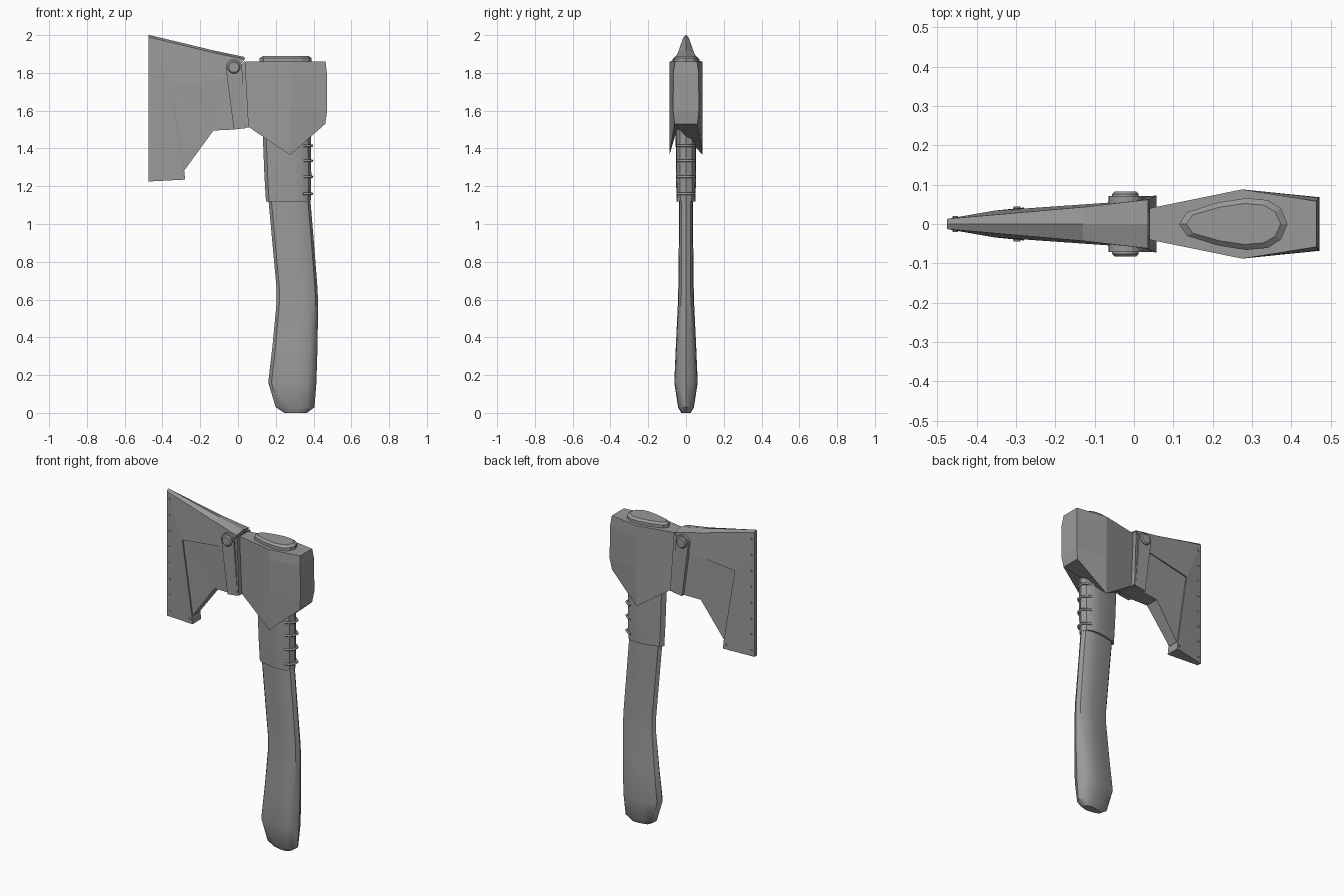
import bpy, bmesh, math
from mathutils import Vector

cube = bpy.data.objects.get("Cube")
if cube:
    bpy.data.objects.remove(cube, do_unlink=True)

grey = bpy.data.materials.new("worn_grey")
grey.use_nodes = True
colour = (0.32, 0.32, 0.32, 1)
grey.diffuse_color = colour
grey.node_tree.nodes["Principled BSDF"].inputs["Base Color"].default_value = colour


def finish(bm, name, smooth=None):
    bmesh.ops.recalc_face_normals(bm, faces=bm.faces)
    mesh = bpy.data.meshes.new(name)
    bm.to_mesh(mesh)
    bm.free()
    ob = bpy.data.objects.new(name, mesh)
    bpy.context.collection.objects.link(ob)
    mesh.materials.append(grey)
    if smooth:
        bpy.ops.object.select_all(action='DESELECT')
        ob.select_set(True)
        bpy.context.view_layer.objects.active = ob
        bpy.ops.object.shade_smooth_by_angle(angle=math.radians(smooth))
    return ob


def loft(name, rings, smooth=None):
    """Skin a stack of closed rings and cap both ends."""
    bm = bmesh.new()
    rows = [[bm.verts.new(p) for p in ring] for ring in rings]
    for a, b in zip(rows, rows[1:]):
        for i in range(len(a)):
            j = (i + 1) % len(a)
            bm.faces.new((a[i], a[j], b[j], b[i]))
    bm.faces.new(rows[0])
    bm.faces.new(rows[-1])
    return finish(bm, name, smooth)


# Teardrop grip section: fraction along x, fraction of half width
HALF = [(0, 0), (.07, .45), (.35, .82), (.62, 1), (.82, .92), (.94, .6), (1, 0)]
TEARDROP = HALF + [(t, -w) for t, w in HALF[-2:0:-1]]


def section(z, x0, x1, w, tilt=0):
    return [(x0 + t * (x1 - x0), s * w, z + tilt * t) for t, s in TEARDROP]


# Wooden handle
loft("handle", [section(*r) for r in (
    (0, .245, .365, .025), (.03, .2, .405, .042), (.16, .16, .415, .062),
    (.35, .182, .421, .054), (.58, .204, .424, .043), (.66, .204, .421, .041),
    (.9, .182, .402, .038), (1.14, .16, .382, .038))], 35)

# Sleeve under the head
loft("handle_sleeve", [section(*r) for r in (
    (1.12, .148, .385, .05), (1.25, .14, .388, .053), (1.5, .13, .386, .055))], 35)

# Handle end showing above the head
loft("handle_plug", [section(*r) for r in (
    (1.8, .115, .39, .066), (1.878, .115, .39, .066), (1.89, .133, .373, .052))])

# Lacing along the back of the sleeve
for n, z in enumerate((1.16, 1.25, 1.335, 1.415)):
    curve = bpy.data.curves.new(f"lace_{n}", 'CURVE')
    curve.dimensions = '3D'
    curve.bevel_depth = .007
    curve.bevel_resolution = 1
    curve.use_fill_caps = True
    spline = curve.splines.new('POLY')
    path = [(.345, -.045), (.372, -.036), (.39, -.018), (.392, .018), (.372, .036), (.345, .045)]
    spline.points.add(len(path) - 1)
    for p, (x, y) in zip(spline.points, path):
        p.co = (x, y, z, 1)
    curve.materials.append(grey)
    bpy.context.collection.objects.link(bpy.data.objects.new(f"lace_{n}", curve))


# Head block with pointed cheeks
def head_ring(zs, end_w, end_x):
    corners = [(.04, .04, zs[0]), (.275, .088, zs[1]), (end_x, end_w, zs[2])]
    return corners + [(x, -y, z) for x, y, z in reversed(corners)]


loft("head_block", [
    head_ring((1.525, 1.365, 1.53), .06, .462),
    head_ring((1.6, 1.6, 1.6), .068, .472),
    head_ring((1.8, 1.8, 1.8), .067, .47),
    head_ring((1.86, 1.86, 1.86), .058, .464)])


def wedge(name, points, tris, rim, ridge, lift):
    """Two mirrored cheeks joined over a centre line; ridge points are lifted."""
    bm = bmesh.new()
    sides = [[bm.verts.new((x, s * y, z)) for x, z, y in points] for s in (-1, 1)]
    mid = {i: bm.verts.new((points[i][0], 0, points[i][1] + (lift if i in ridge else 0)))
           for i in rim}
    for v in sides:
        for f in tris:
            bm.faces.new([v[i] for i in f])
        for i, j in zip(rim, rim[1:] + rim[:1]):
            bm.faces.new((v[i], v[j], mid[j], mid[i]))
    return finish(bm, name)


# Cutting edge and upper cheeks
wedge("blade_edge",
      [(-.475, 1.99, .013), (-.475, 1.5, .013), (-.475, 1.225, .013),
       (-.28, 1.235, .042), (-.285, 1.285, .041), (-.355, 1.73, .034),
       (-.04, 1.775, .056), (.035, 1.872, .062), (-.13, 1.907, .043)],
      [(0, 1, 5), (1, 2, 3), (1, 3, 4), (1, 4, 5), (0, 5, 8), (5, 6, 8), (6, 7, 8)],
      list(range(9)), (0, 7, 8), .012)

# Recessed lower cheeks
wedge("blade_core",
      [(-.37, 1.75, .025), (-.3, 1.285, .032), (-.283, 1.285, .033), (-.13, 1.495, .042),
       (-.02, 1.5, .052), (-.05, 1.79, .05)],
      [(0, 1, 2), (0, 2, 3), (0, 3, 5), (3, 4, 5)], list(range(6)), (), 0)

# Slanted collar joining blade and head
loft("blade_collar", [
    [(-.022, -.054, 1.5), (.057, -.073, 1.512), (.057, .073, 1.512), (-.022, .054, 1.5)],
    [(-.05, -.052, 1.78), (.038, -.064, 1.865), (.038, .064, 1.865), (-.05, .052, 1.78)]])


def disc(name, x, z, radius, y0, y1, sides=16, bevel=0):
    rings = [(radius, y0), (radius, y1 - math.copysign(bevel, y1)), (radius - bevel, y1)]
    rings = rings if bevel else [rings[0], rings[2]]
    return loft(name, [[(x + r * math.cos(a), y, z + r * math.sin(a))
                        for a in (math.tau * k / sides for k in range(sides))]
                       for r, y in rings], 35)


for side, s in (("front", -1), ("back", 1)):
    # Strap with a rounded top
    top, low = Vector((-.022, 1.83)), Vector((.012, 1.5))
    outline = [(top.x + .043 * math.cos(a), top.y + .043 * math.sin(a))
               for a in (math.pi * k / 8 for k in range(9))]
    outline += [(low.x - .034, low.y), (low.x + .034, low.y + .008)]
    loft(f"strap_{side}", [[(x, s * y, z) for x, z in outline] for y in (.04, .071)])
    # Bolt through the strap
    disc(f"bolt_{side}", -.022, 1.83, .034, s * .06, s * .083, 16, .007)
    # Small rivets behind the cutting edge
    for n in range(8):
        z = 1.26 + n * .098
        disc(f"rivet_{side}_{n}", -.455, z, .007, s * .01, s * .02, 8)
    # Lug at the lower heel
    disc(f"heel_rivet_{side}", -.297, 1.262, .009, s * .03, s * .044, 8)
